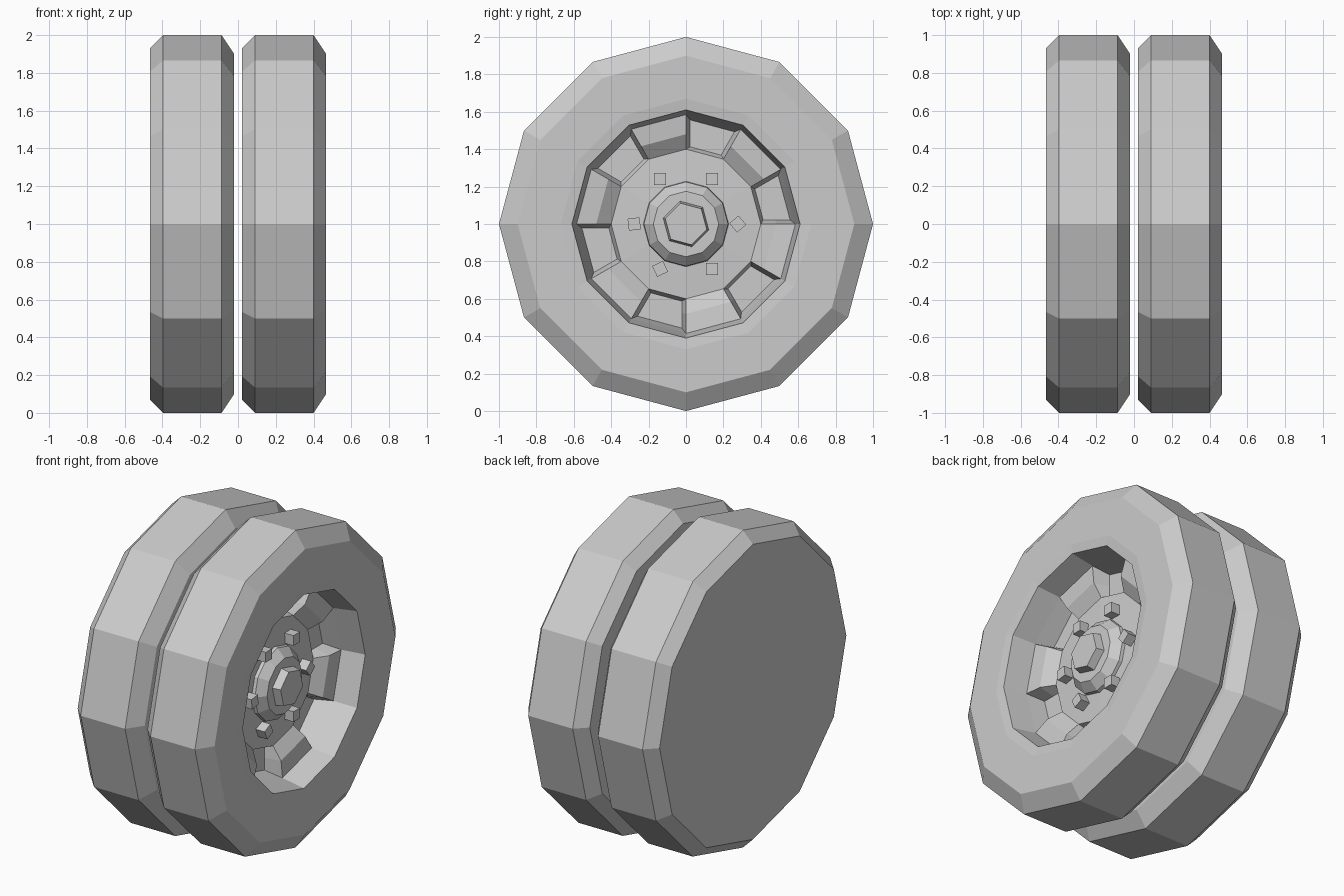
import bpy, bmesh
from math import sin, cos, radians, tau
from mathutils import Matrix, Vector

if "Cube" in bpy.data.objects:
    bpy.data.objects.remove(bpy.data.objects["Cube"])

AXLE_Z = 1.0


def pt(x, r, deg):
    a = radians(deg)
    return Vector((x, r * cos(a), AXLE_Z + r * sin(a)))


def revolve(bm, profile, sides, start=0):
    """Lathe (x, radius) points around the axle; returns rings and face bands."""
    rings = [[bm.verts.new(pt(x, r, start + 360 * i / sides)) for i in range(sides)]
             for x, r in profile]
    bands = []
    for a, b in zip(rings, rings[1:]):
        bands.append([bm.faces.new((a[i], a[(i + 1) % sides], b[(i + 1) % sides], b[i]))
                      for i in range(sides)])
    return rings, bands


def finish(bm, name, offset):
    bmesh.ops.translate(bm, verts=bm.verts, vec=(offset, 0, 0))
    me = bpy.data.meshes.new(name)
    bm.to_mesh(me)
    bm.free()
    ob = bpy.data.objects.new(name, me)
    bpy.context.collection.objects.link(ob)
    return ob


def wheel(side, offset):
    # Tyre and dished rim in one skin
    bm = bmesh.new()
    profile = [(.02, .93), (.09, 1), (.40, 1), (.467, .90), (.467, .67), (.46, .61),
               (.31, .585), (.30, .48), (.245, .40), (.255, .22)]
    rings, bands = revolve(bm, profile, 12)
    bm.faces.new(rings[0])
    bm.faces.new(rings[-1])
    bmesh.ops.recalc_face_normals(bm, faces=bm.faces)

    # Six hand-hole pockets in every other sector of the dish
    for i in range(0, 12, 2):
        pocket = [bands[6][i], bands[7][i]]
        bmesh.ops.inset_region(bm, faces=pocket, thickness=.022, use_even_offset=True)
        for v in {v for f in pocket for v in f.verts}:
            v.co.x = .20
    finish(bm, side + "_tyre_and_rim", offset)

    # Tapered hub
    bm = bmesh.new()
    rings, _ = revolve(bm, [(.24, .23), (.275, .225), (.325, .175)], 12)
    bm.faces.new(rings[-1])
    bm.faces.new(rings[0])
    bmesh.ops.recalc_face_normals(bm, faces=bm.faces)
    finish(bm, side + "_hub", offset)

    # Hexagonal axle cap
    bm = bmesh.new()
    rings, _ = revolve(bm, [(.31, .13), (.375, .115)], 6, start=45)
    bm.faces.new(rings[-1])
    bm.faces.new(rings[0])
    bmesh.ops.recalc_face_normals(bm, faces=bm.faces)
    finish(bm, side + "_axle_cap", offset)

    # Six square wheel nuts, each turned a little differently
    bm = bmesh.new()
    for i, turn in enumerate((40, 0, 0, 7, 25, 0)):
        m = (Matrix.Translation(pt(.275, .277, 60 * i))
             @ Matrix.Rotation(radians(turn), 4, 'X')
             @ Matrix.Diagonal((.075, .064, .064, 1)))
        bmesh.ops.create_cube(bm, size=1, matrix=m)
    finish(bm, side + "_wheel_nuts", offset)


# Twin wheels on one axle
wheel("outer", 0)
wheel("inner", -.487)
